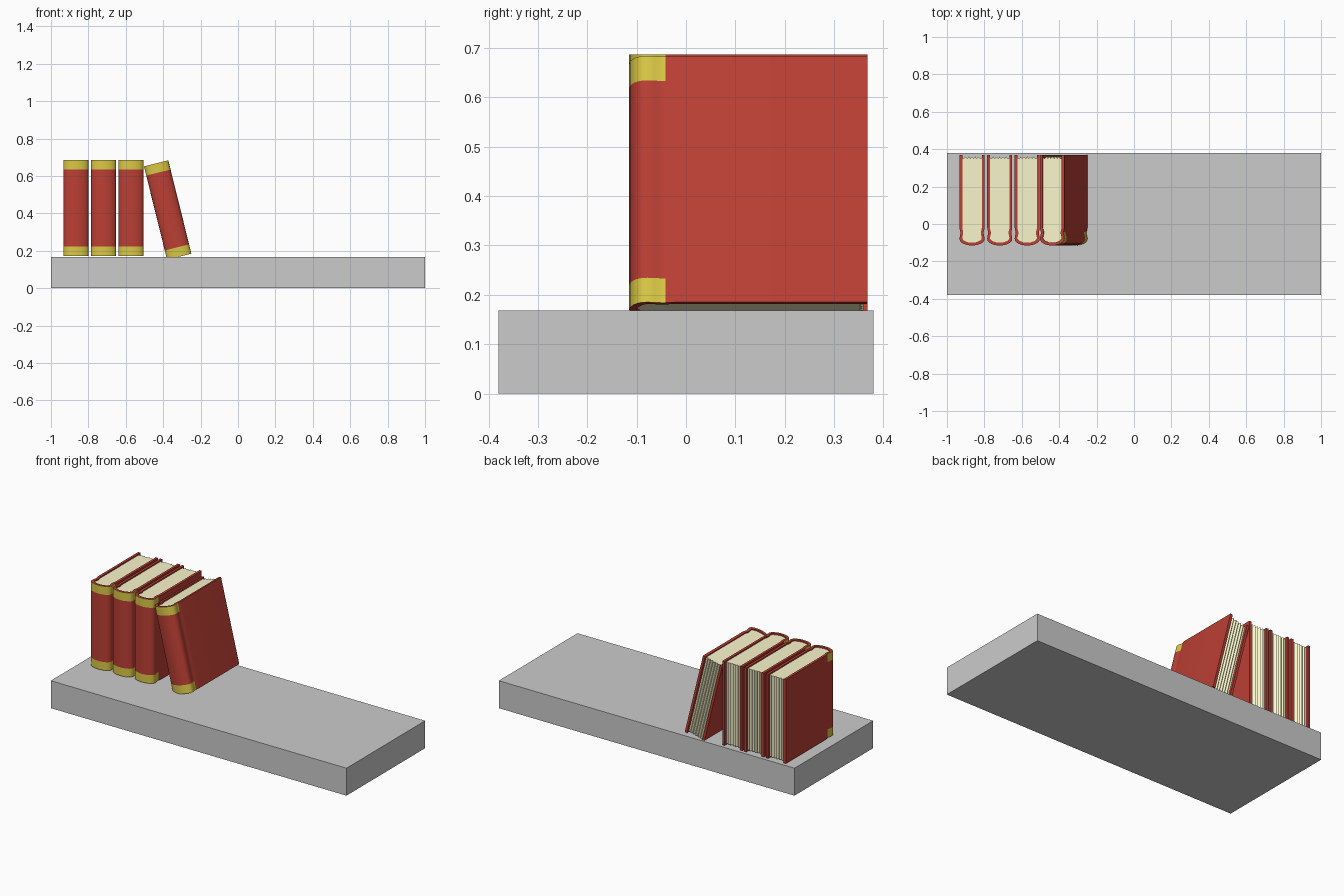
import bpy, bmesh, math

if "Cube" in bpy.data.objects:
    bpy.data.objects.remove(bpy.data.objects["Cube"])


def material(name, rgb):
    m = bpy.data.materials.new(name)
    m.diffuse_color = (*rgb, 1)
    m.use_nodes = True
    m.node_tree.nodes["Principled BSDF"].inputs["Base Color"].default_value = m.diffuse_color
    return m


red = material("red_cloth", (0.50, 0.05, 0.035))
gold = material("gold_band", (0.70, 0.58, 0.06))
cream = material("cream_paper", (0.95, 0.92, 0.60))

H = 0.257          # half height of a book
BAND = 0.051       # height of the gold bands
SPINE_Y = -0.042   # bands wrap back to here


def mirrored(half):
    """Full open profile from a right half that ends on x = 0."""
    return [(-x, y) for x, y in half] + [p for p in half[::-1] if p[0] > 0][0:]


def finish(bm, name, mats):
    bmesh.ops.recalc_face_normals(bm, faces=bm.faces)
    mesh = bpy.data.meshes.new(name)
    bm.to_mesh(mesh)
    bm.free()
    for m in mats:
        mesh.materials.append(m)
    ob = bpy.data.objects.new(name, mesh)
    bpy.context.collection.objects.link(ob)
    bpy.context.view_layer.objects.active = ob
    bpy.ops.object.select_all(action='DESELECT')
    ob.select_set(True)
    bpy.ops.object.shade_smooth_by_angle(angle=math.radians(35))
    return ob


# Half profiles of the binding: back edge, joint groove, rounded spine
outer = mirrored([(0.067, 0.368), (0.067, SPINE_Y + 0.022), (0.065, SPINE_Y + 0.01),
                  (0.062, SPINE_Y), (0.062, -0.052), (0.065, -0.064), (0.067, -0.078),
                  (0.065, -0.089), (0.058, -0.098), (0.045, -0.106), (0.024, -0.113),
                  (0, -0.115)])
inner = mirrored([(0.052, 0.368), (0.052, SPINE_Y + 0.022), (0.050, SPINE_Y + 0.01),
                  (0.047, SPINE_Y), (0.047, -0.052), (0.050, -0.064), (0.052, -0.075),
                  (0.050, -0.081), (0.045, -0.087), (0.036, -0.092), (0.020, -0.098),
                  (0, -0.100)])


def make_cover(name):
    bm = bmesh.new()
    ring = outer + inner[::-1]
    n, k = len(ring), len(outer)
    rows = [[bm.verts.new((x, y, z)) for x, y in ring]
            for z in (-H, -H + BAND, H - BAND, H)]
    for r in range(3):
        for i in range(n):
            j = (i + 1) % n
            f = bm.faces.new((rows[r][i], rows[r][j], rows[r + 1][j], rows[r + 1][i]))
            on_spine = i < k - 1 and max(ring[i][1], ring[j][1]) < SPINE_Y + 0.001
            f.material_index = int(r != 1 and on_spine)
    for row in (rows[0], rows[-1]):
        for i in range(k - 1):
            bm.faces.new((row[i], row[i + 1], row[n - 2 - i], row[n - 1 - i]))
    return finish(bm, name, [red, gold])


def make_pages(name):
    bm = bmesh.new()
    # Rounded front, fluted fore edge at the back
    body = [(x, min(y, 0.352)) for x, y in inner]
    steps = 12
    flutes = [(0.052 - 0.104 * i / steps, 0.360 if i % 2 == 0 else 0.350)
              for i in range(1, steps)]
    verts = [bm.verts.new((x, y, 0.008 - H)) for x, y in body + flutes]
    face = bm.faces.new(verts)
    up = bmesh.ops.extrude_face_region(bm, geom=[face])["geom"]
    bmesh.ops.translate(bm, vec=(0, 0, 2 * H - 0.016),
                        verts=[v for v in up if isinstance(v, bmesh.types.BMVert)])
    return finish(bm, name, [cream])


# Shelf board
bpy.ops.mesh.primitive_cube_add(size=1, location=(0, 0, 0.084))
shelf = bpy.context.object
shelf.name = "shelf"
shelf.scale = (2, 0.76, 0.168)

# Three upright books and one leaning against them
places = [(-0.866, 0.43, 0), (-0.718, 0.43, 0), (-0.571, 0.43, 0),
          (-0.376, 0.4185, -13.9)]
for i, (x, z, lean) in enumerate(places, 1):
    for ob in (make_cover(f"book_cover_{i}"), make_pages(f"book_pages_{i}")):
        ob.location = (x, 0, z)
        ob.rotation_euler[1] = math.radians(lean)
